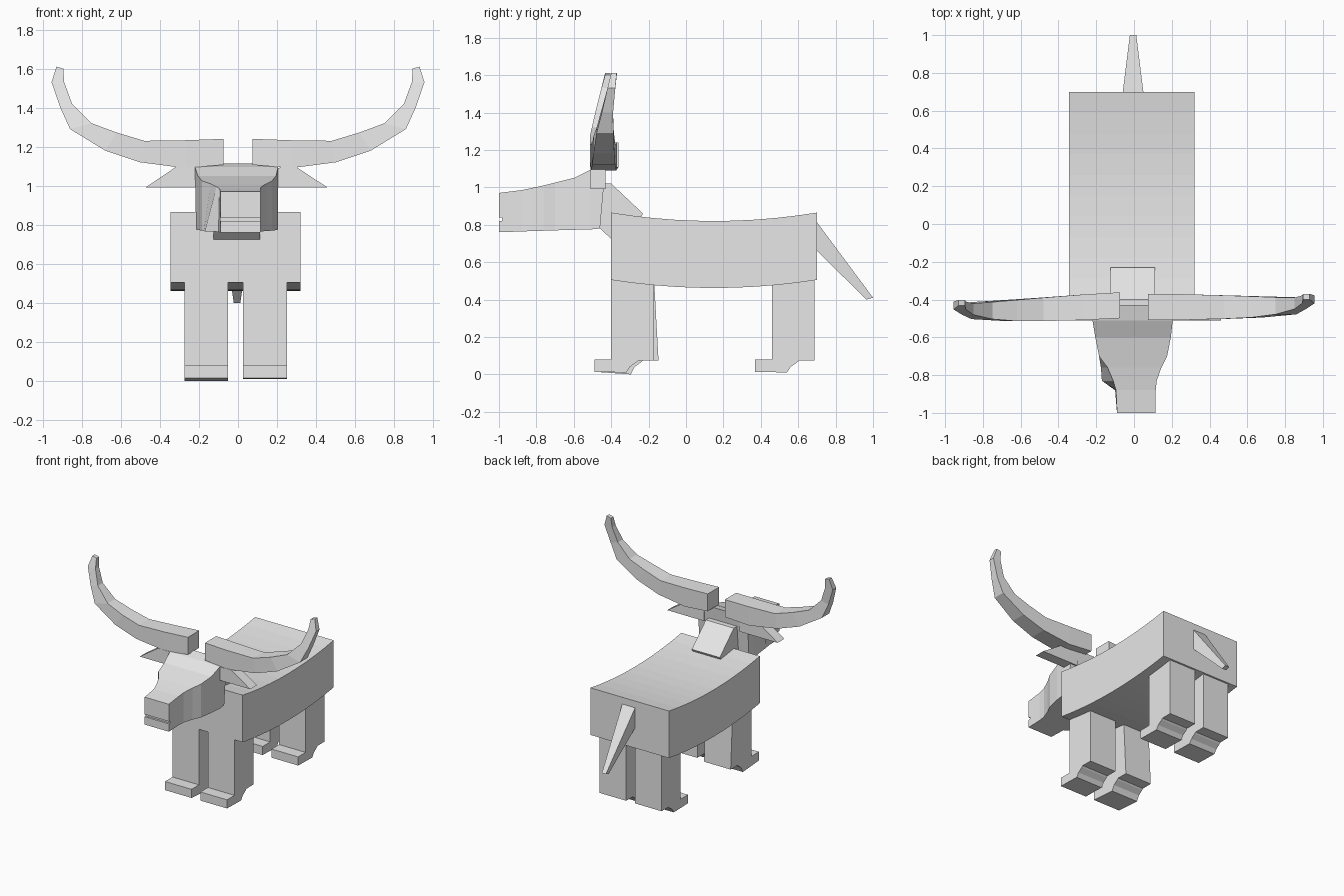
import bpy
import bmesh

cube = bpy.data.objects.get("Cube")
if cube:
    bpy.data.objects.remove(cube, do_unlink=True)

hide = bpy.data.materials.new("light grey")
hide.use_nodes = True
grey = (0.8, 0.8, 0.8, 1)
hide.diffuse_color = grey
for node in hide.node_tree.nodes:
    if node.type == "BSDF_PRINCIPLED":
        node.inputs["Base Color"].default_value = grey


def loft(name, rings):
    """Skin a row of rings with flat faces and close both ends."""
    bm = bmesh.new()
    loops = [[bm.verts.new(p) for p in ring] for ring in rings]
    n = len(loops[0])
    for a, b in zip(loops, loops[1:]):
        for i in range(n):
            j = (i + 1) % n
            bm.faces.new((a[i], a[j], b[j], b[i]))
    bm.faces.new(loops[0])
    bm.faces.new(loops[-1])
    bmesh.ops.recalc_face_normals(bm, faces=bm.faces)
    mesh = bpy.data.meshes.new(name)
    bm.to_mesh(mesh)
    bm.free()
    mesh.materials.append(hide)
    obj = bpy.data.objects.new(name, mesh)
    bpy.context.collection.objects.link(obj)
    return obj


def side_prism(name, x0, x1, profile):
    """Extrude a (y, z) profile across x."""
    return loft(name, [[(x, y, z) for y, z in profile] for x in (x0, x1)])


def front_prism(name, y0, y1, profile):
    """Extrude an (x, z) profile along y."""
    return loft(name, [[(x, y, z) for x, z in profile] for y in (y0, y1)])


# Sway-backed body
back, belly = [], []
steps = 10
for i in range(steps + 1):
    t = i / steps
    y = -0.4 + 1.1 * t
    sag = 4 * t * (1 - t)
    back.append((y, 0.865 - 0.045 * sag))
    belly.append((y, 0.505 - 0.043 * sag))
side_prism("body", -0.345, 0.32, back + belly[::-1])

# Neck
side_prism("neck", -0.125, 0.112, [(-0.46, 0.78), (-0.4, 0.725), (-0.3, 0.725),
                                   (-0.23, 0.86), (-0.4, 1.02), (-0.44, 1.02)])

# Head sections: top y, bottom y, right top x, right bottom x, left x, top z, bottom z
sections = [
    (-0.43, -0.46, -0.22, -0.21, 0.205, 1.115, 0.78),
    (-0.51, -0.51, -0.22, -0.215, 0.205, 1.095, 0.775),
    (-0.6, -0.6, -0.205, -0.2, 0.195, 1.05, 0.773),
    (-0.7, -0.7, -0.185, -0.185, 0.175, 1.025, 0.77),
    (-0.76, -0.76, -0.14, -0.175, 0.145, 1.01, 0.768),
    (-0.83, -0.83, -0.11, -0.17, 0.12, 0.995, 0.766),
    (-0.88, -0.88, -0.095, -0.1, 0.115, 0.985, 0.764),
    (-1.0, -1.0, -0.09, -0.09, 0.115, 0.97, 0.76),
]
head = loft("head", [[(rt, yt, zt), (left, yt, zt), (left, yb, zb), (rb, yb, zb)]
                     for yt, yb, rt, rb, left, zt, zb in sections])

# Mouth slit cut into the muzzle
cutter = side_prism("mouth_cutter", -0.3, 0.3,
                    [(-1.1, 0.838), (-0.985, 0.838), (-0.985, 0.82), (-1.1, 0.82)])
cutter.hide_render = True
cut = head.modifiers.new("mouth", "BOOLEAN")
cut.operation = "DIFFERENCE"
cut.solver = "EXACT"
cut.object = cutter
bpy.context.view_layer.objects.active = head
bpy.ops.object.modifier_apply(modifier=cut.name)
bpy.data.objects.remove(cutter, do_unlink=True)

# Ears: flat wedges drooping outward
front_prism("left_ear", -0.51, -0.43,
            [(0.15, 1.09), (0.3, 1.095), (0.46, 0.99), (0.42, 0.99), (0.15, 0.99)])
front_prism("right_ear", -0.51, -0.43,
            [(-0.15, 1.095), (-0.32, 1.095), (-0.475, 0.99), (-0.15, 0.99)])

# Horn stations: upper x, upper z, lower x, lower z, front y, back y
stations = [
    (0.075, 1.24, 0.075, 1.107, -0.507, -0.37),
    (0.27, 1.233, 0.27, 1.09, -0.507, -0.372),
    (0.48, 1.23, 0.5, 1.12, -0.502, -0.378),
    (0.62, 1.272, 0.68, 1.18, -0.495, -0.383),
    (0.75, 1.32, 0.86, 1.29, -0.478, -0.388),
    (0.85, 1.42, 0.91, 1.4, -0.45, -0.39),
    (0.89, 1.53, 0.955, 1.53, -0.42, -0.378),
    (0.895, 1.6, 0.93, 1.61, -0.4, -0.37),
]
for name, side, lean in (("left_horn", 1, 0), ("right_horn", -1, -0.05)):
    rings = []
    for ux, uz, lx, lz, yf, yb in stations:
        dy = 0.012 + lean * ux if side < 0 else 0
        rings.append([(side * ux, yf + dy, uz), (side * ux, yb + dy, uz),
                      (side * lx, yb + dy, lz), (side * lx, yf + dy, lz)])
    loft(name, rings)

# Legs with a forward-pointing hoof under each
for side, x0, x1 in (("left", 0.025, 0.25), ("right", -0.275, -0.05)):
    for end, y in (("front", -0.4), ("hind", 0.46)):
        splay = 0.025 if (side, end) == ("right", "front") else 0
        drop = 0.01 if splay else 0
        side_prism(f"{side}_{end}_leg", x0, x1,
                   [(y, 0.53), (y + 0.228, 0.53), (y + 0.228 + splay, 0.075), (y, 0.075)])
        side_prism(f"{side}_{end}_hoof", x0, x1,
                   [(y - 0.09, 0.08), (y - 0.09, 0.014), (y + 0.08 + splay, 0.01 - drop),
                    (y + 0.1 + splay, 0.04), (y + 0.135 + splay, 0.065),
                    (y + 0.15 + splay, 0.08)])

# Tapered tail
loft("tail", [
    [(-0.06, 0.695, 0.82), (0.05, 0.695, 0.82), (0.05, 0.695, 0.665), (-0.06, 0.695, 0.665)],
    [(-0.022, 1.0, 0.41), (0.012, 1.0, 0.41), (0.012, 0.965, 0.4), (-0.022, 0.965, 0.4)],
])
